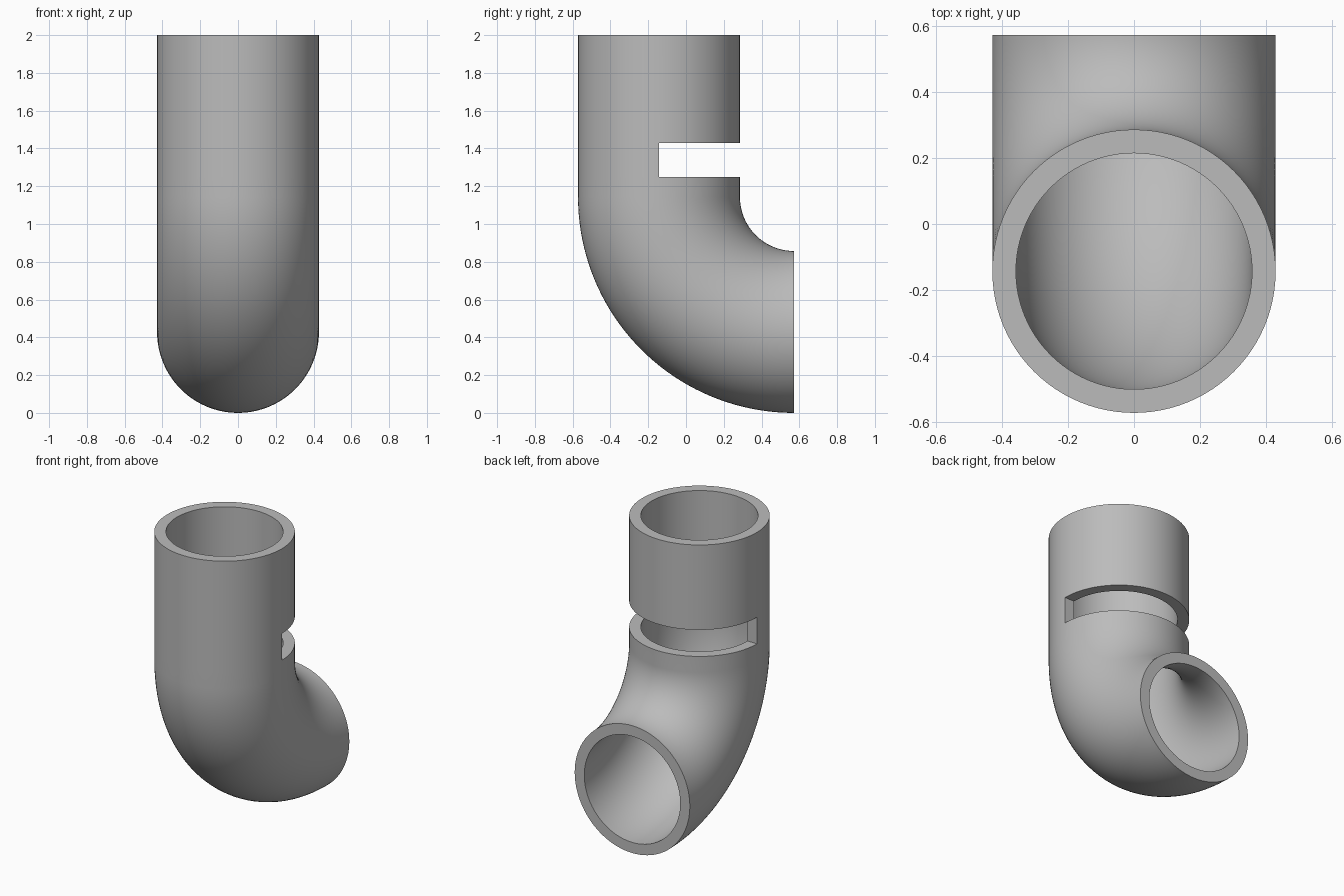
import bpy, bmesh, math
from mathutils import Vector

cube = bpy.data.objects.get("Cube")
if cube:
    bpy.data.objects.remove(cube, do_unlink=True)

OUTER, INNER = 0.4286, 0.3571      # pipe radii
BEND = 0.7143                      # bend radius of the centre line
PIVOT_Y, PIVOT_Z = 0.5714, 1.1429  # centre of the bend
SEGS, BEND_STEPS = 96, 40
SLOT_LOW, SLOT_HIGH, TOP = 1.25, 1.4286, 2.0

grey = bpy.data.materials.new("plain grey")
grey.use_nodes = True
colour = (0.5, 0.5, 0.5, 1)
grey.diffuse_color = colour
grey.node_tree.nodes["Principled BSDF"].inputs["Base Color"].default_value = colour

# Centre line: each station is a point and the radial direction within the bend plane
stations = []
for i in range(BEND_STEPS + 1):
    a = math.pi / 2 * (1 - i / BEND_STEPS)
    inward = Vector((0, math.cos(a), math.sin(a)))
    stations.append((Vector((0, PIVOT_Y, PIVOT_Z)) - inward * BEND, inward))
for z in (SLOT_LOW, SLOT_HIGH, TOP):
    stations.append((Vector((0, PIVOT_Y - BEND, z)), Vector((0, 1, 0))))
slot_row = BEND_STEPS + 1          # row of cells between the two slot heights

bm = bmesh.new()


def rings(radius):
    result = []
    for centre, inward in stations:
        ring = []
        for s in range(SEGS):
            t = 2 * math.pi * s / SEGS
            offset = Vector((math.cos(t), 0, 0)) + inward * math.sin(t)
            ring.append(bm.verts.new(centre + offset * radius))
        result.append(ring)
    return result


outer, inner = rings(OUTER), rings(INNER)


def is_open(row, s):
    """The slot removes the back half of one row."""
    return row == slot_row and s < SEGS // 2


# Outer and inner walls
for row in range(len(stations) - 1):
    for s in range(SEGS):
        n = (s + 1) % SEGS
        if not is_open(row, s):
            for wall in (outer, inner):
                bm.faces.new((wall[row][s], wall[row][n], wall[row + 1][n], wall[row + 1][s]))

# Flat rims at both mouths, and the upper and lower faces of the slot
for row in (0, slot_row, slot_row + 1, len(stations) - 1):
    for s in range(SEGS):
        n = (s + 1) % SEGS
        if row in (0, len(stations) - 1) or is_open(slot_row, s):
            bm.faces.new((outer[row][s], outer[row][n], inner[row][n], inner[row][s]))

# End walls of the slot
for s in (0, SEGS // 2):
    bm.faces.new((outer[slot_row][s], outer[slot_row + 1][s],
                  inner[slot_row + 1][s], inner[slot_row][s]))

bmesh.ops.recalc_face_normals(bm, faces=bm.faces[:])
mesh = bpy.data.meshes.new("pipe_elbow")
bm.to_mesh(mesh)
bm.free()
mesh.materials.append(grey)

pipe = bpy.data.objects.new("pipe_elbow", mesh)
bpy.context.collection.objects.link(pipe)
bpy.ops.object.select_all(action='DESELECT')
pipe.select_set(True)
bpy.context.view_layer.objects.active = pipe
bpy.ops.object.shade_smooth_by_angle(angle=math.radians(30))
